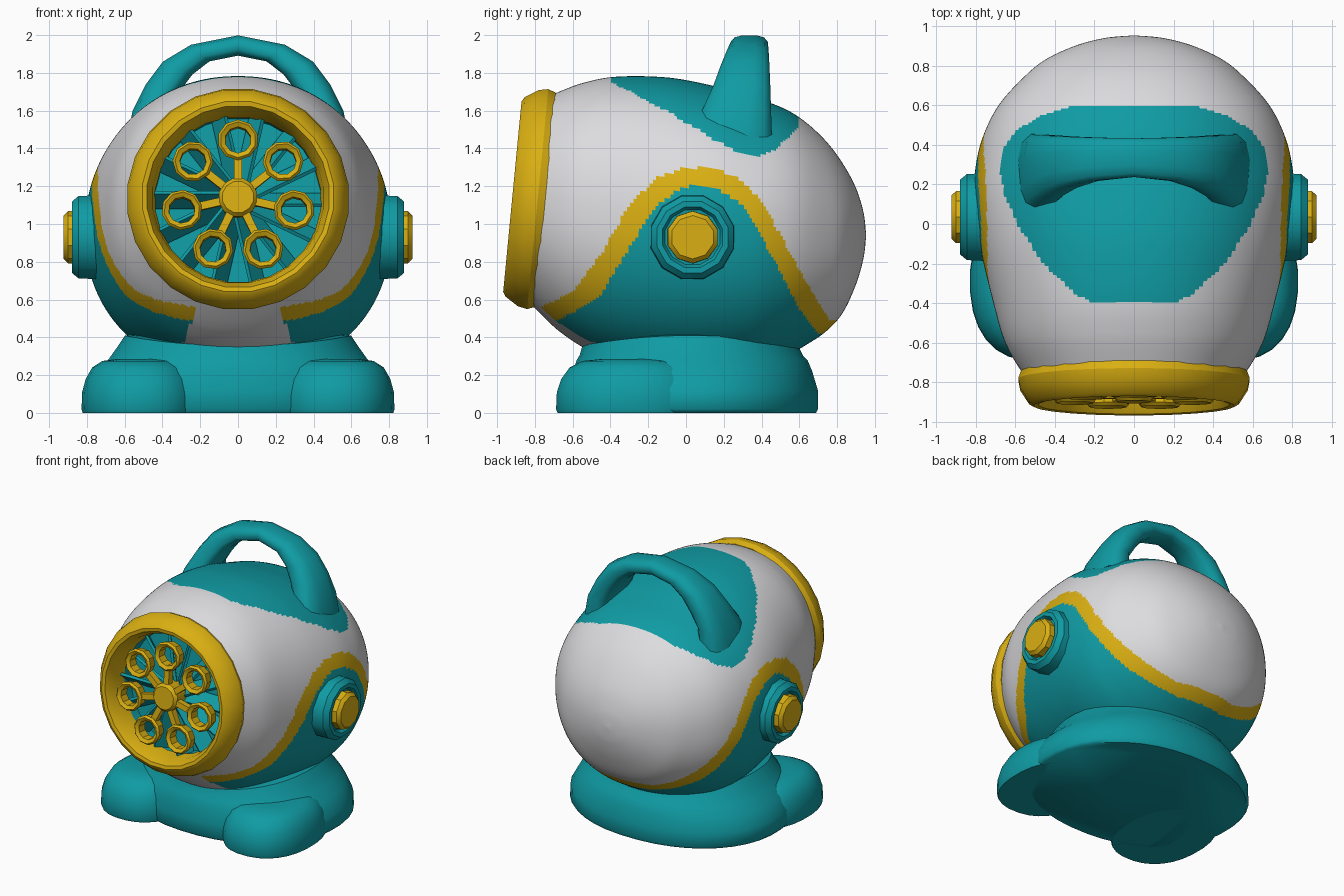
import bpy, bmesh, math
from mathutils import Matrix, Vector

if "Cube" in bpy.data.objects:
    bpy.data.objects.remove(bpy.data.objects["Cube"])

def material(name, rgb):
    m = bpy.data.materials.new(name)
    m.diffuse_color = (*rgb, 1)
    m.use_nodes = True
    m.node_tree.nodes["Principled BSDF"].inputs["Base Color"].default_value = m.diffuse_color
    return m

WHITE = material("shell_white", (0.72, 0.72, 0.74))
TEAL = material("teal", (0.005, 0.33, 0.37))
YELLOW = material("yellow", (0.70, 0.43, 0.006))

def finish(bm, name, mats, angle=40, matrix=None):
    bmesh.ops.recalc_face_normals(bm, faces=bm.faces)
    if matrix:
        bm.transform(matrix)
    me = bpy.data.meshes.new(name)
    bm.to_mesh(me)
    bm.free()
    ob = bpy.data.objects.new(name, me)
    bpy.context.collection.objects.link(ob)
    for m in mats:
        me.materials.append(m)
    bpy.ops.object.select_all(action='DESELECT')
    ob.select_set(True)
    bpy.context.view_layer.objects.active = ob
    bpy.ops.object.shade_smooth_by_angle(angle=math.radians(angle))
    return ob

def loft(rings, cap_start=True, cap_end=True, loop=False):
    """Skin a list of equally long closed rings of points."""
    bm = bmesh.new()
    vs = [[bm.verts.new(p) for p in r] for r in rings]
    n = len(rings[0])
    pairs = list(zip(vs, vs[1:])) + ([(vs[-1], vs[0])] if loop else [])
    for a, b in pairs:
        for i in range(n):
            j = (i + 1) % n
            bm.faces.new((a[i], a[j], b[j], b[i]))
    if cap_start and not loop:
        bm.faces.new(vs[0])
    if cap_end and not loop:
        bm.faces.new(vs[-1])
    return bm

def oval(n, e=2.0):
    """Unit superellipse."""
    pts = []
    for i in range(n):
        a = 2 * math.pi * (i + 0.5) / n
        c, s = math.cos(a), math.sin(a)
        pts.append((math.copysign(abs(c) ** (2 / e), c), math.copysign(abs(s) ** (2 / e), s)))
    return pts

def lathe(profile, n):
    """Turn (forward depth, radius) points round the y axis, front towards -y."""
    return [[(r * c, -d, r * s) for c, s in oval(n)] for d, r in profile]

def interp(table, x):
    if x <= table[0][0]:
        return table[0][1]
    for (x0, y0), (x1, y1) in zip(table, table[1:]):
        if x <= x1:
            return y0 + (y1 - y0) * (x - x0) / (x1 - x0)
    return table[-1][1]

# ---- Round shell: cross-sections (y, top, bottom, half width) ----
sections = [(-0.765, 1.685, 0.575, 0.555), (-0.6, 1.745, 0.42, 0.65), (-0.4, 1.78, 0.30, 0.71),
            (-0.1, 1.775, 0.22, 0.78), (0.15, 1.73, 0.2, 0.81), (0.35, 1.67, 0.22, 0.79),
            (0.5, 1.62, 0.28, 0.74), (0.62, 1.55, 0.35, 0.67), (0.74, 1.44, 0.43, 0.56),
            (0.83, 1.32, 0.53, 0.45), (0.9, 1.19, 0.68, 0.30), (0.94, 1.06, 0.82, 0.15),
            (0.953, 0.95, 0.93, 0.01)]
dense = []
for k in range(len(sections) - 1):
    p = [Vector(sections[min(max(k + o, 0), len(sections) - 1)]) for o in (-1, 0, 1, 2)]
    steps = max(4, int((p[2] - p[1]).length / 0.016))
    for s in range(steps):
        t = s / steps
        dense.append(0.5 * (2 * p[1] + (p[2] - p[0]) * t + (2 * p[0] - 5 * p[1] + 4 * p[2] - p[3]) * t ** 2
                            + (3 * p[1] - p[0] - 3 * p[2] + p[3]) * t ** 3))
dense.append(Vector(sections[-1]))
rings = []
for y, top, bot, hw in dense:
    ring = []
    for c, s in oval(220, 2.15):
        z = (top + bot) / 2 + s * (top - bot) / 2
        lean = 0.1 * (z - 1.13) * min(1, max(0, -y / 0.765))
        ring.append((hw * c, y + lean, z))
    rings.append(ring)
bm = loft(rings, cap_start=False)

# Painted areas: top patch, side panel and its border stripe
patch = [(-0.4, 0.2), (-0.36, 0.29), (-0.2, 0.46), (0.0, 0.59), (0.15, 0.655), (0.27, 0.68),
         (0.38, 0.66), (0.47, 0.60), (0.55, 0.47), (0.6, 0.3)]
stripe_top = [(-0.77, 0.56), (-0.6, 0.64), (-0.45, 0.84), (-0.3, 1.10), (-0.15, 1.25), (0.0, 1.30),
              (0.15, 1.295), (0.3, 1.23), (0.4, 1.12), (0.55, 0.85), (0.65, 0.67), (0.76, 0.49)]
panel_top = [(-0.75, 0.46), (-0.6, 0.53), (-0.45, 0.63), (-0.3, 0.87), (-0.15, 1.11), (0.0, 1.20),
             (0.15, 1.20), (0.3, 1.1), (0.45, 0.84), (0.6, 0.55), (0.7, 0.42)]
for f in bm.faces:
    x, y, z = f.calc_center_median()
    if z > 1.2:
        if -0.4 < y < 0.6 and abs(x) < interp(patch, y):
            f.material_index = 1
            continue
    if y < 0 and abs(x) < 0.24 + (0.5 - z) * 0.4:
        continue
    if z < interp(panel_top, y):
        f.material_index = 1
    elif z < interp(stripe_top, y):
        f.material_index = 2
finish(bm, "shell", [WHITE, TEAL, YELLOW])

# ---- Front bezel, recessed bowl and fan, leaning back slightly ----
FRONT = Matrix.Translation((0, -0.765, 1.13)) @ Matrix.Rotation(math.radians(-5.5), 4, 'X')
bezel = [(-0.02, 0.575), (0.02, 0.59), (0.07, 0.58), (0.14, 0.535), (0.155, 0.51), (0.15, 0.485),
         (0.09, 0.455), (-0.02, 0.44)]
finish(loft(lathe(bezel, 24), loop=True), "bezel", [YELLOW], 30, FRONT)
finish(loft(lathe([(0.05, 0.45), (-0.1, 0.44), (-0.1, 0.05)], 24), cap_start=False),
       "bowl", [TEAL], 30, FRONT)

bm = bmesh.new()
for k in range(14):
    blade = (Matrix.Rotation(2 * math.pi * (k + 0.5) / 14, 4, 'Y') @ Matrix.Translation((0, 0.03, 0.26))
             @ Matrix.Rotation(math.radians(35), 4, 'Z') @ Matrix.Diagonal((0.02, 0.12, 0.38, 1)))
    bmesh.ops.create_cube(bm, size=1, matrix=blade)
finish(bm, "fan_blades", [TEAL], 30, FRONT)

# ---- Bubble wand: hub, seven spokes, seven hoops ----
finish(loft(lathe([(0.0, 0.1), (0.11, 0.105), (0.135, 0.085)], 12)), "wand_hub", [YELLOW], 30, FRONT)
hoop = [(0.05, 0.095), (0.12, 0.108), (0.135, 0.095), (0.12, 0.07), (0.05, 0.068)]
for k in range(7):
    turn = FRONT @ Matrix.Rotation(2 * math.pi * k / 7, 4, 'Y')
    finish(loft(lathe(hoop, 10), loop=True), "wand_hoop", [YELLOW], 30,
           turn @ Matrix.Translation((0, 0, 0.305)))
    bm = bmesh.new()
    bmesh.ops.create_cube(bm, size=1, matrix=Matrix.Translation((0, -0.09, 0.15))
                          @ Matrix.Diagonal((0.042, 0.05, 0.14, 1)))
    finish(bm, "wand_spoke", [YELLOW], 30, turn)

# ---- Side knobs ----
collar = [(-0.06, 0.23), (0.04, 0.225), (0.075, 0.195), (0.075, 0.165), (0.05, 0.15)]
knob = [(0.02, 0.14), (0.095, 0.138), (0.118, 0.115)]
for side in (-1, 1):
    place = Matrix.Translation((side * 0.805, 0.035, 0.93)) @ Matrix.Rotation(side * math.pi / 2, 4, 'Z')
    finish(loft(lathe(collar, 12)), "knob_collar", [TEAL], 30, place)
    finish(loft(lathe(knob, 10)), "knob", [YELLOW], 30, place)

# ---- Carry handle: (outer x, z, inner x, z, front y, back y) from leg to crown ----
half = [(0.59, 1.46, 0.37, 1.46, 0.02, 0.46), (0.56, 1.60, 0.37, 1.60, 0.08, 0.455),
        (0.49, 1.74, 0.30, 1.71, 0.14, 0.45), (0.40, 1.86, 0.24, 1.79, 0.18, 0.445),
        (0.25, 1.95, 0.15, 1.86, 0.215, 0.44), (0.0, 2.0, 0.0, 1.89, 0.235, 0.435)]
arch = [(1, s) for s in half] + [(-1, s) for s in half[-2::-1]]
rings = []
for side, (ox, oz, ix, iz, y0, y1) in arch:
    rings.append([(side * ((ox + ix) / 2 + a * (ox - ix) / 2), (y0 + y1) / 2 + b * (y1 - y0) / 2,
                   (oz + iz) / 2 + a * (oz - iz) / 2) for a, b in oval(12, 2.8)])
finish(loft(rings), "handle", [TEAL], 50)

# ---- Pedestal: (z, half width, front y, back y) ----
pedestal = [(0, 0.79, -0.60, 0.69), (0.02, 0.81, -0.615, 0.70), (0.12, 0.805, -0.615, 0.70),
            (0.22, 0.75, -0.60, 0.67), (0.28, 0.69, -0.58, 0.645), (0.35, 0.64, -0.565, 0.62),
            (0.41, 0.60, -0.55, 0.595), (0.42, 0.5, -0.45, 0.5)]
rings = []
for z, hw, y0, y1 in pedestal:
    ring = []
    for c, s in oval(40, 2.15):
        y = (y0 + y1) / 2 + s * (y1 - y0) / 2
        ring.append((hw * c, y, z * (1 - 0.13 * s * s * (z > 0.3))))
    rings.append(ring)
finish(loft(rings), "pedestal", [TEAL], 50)

# ---- Front feet ----
dome = [(0, 0.98), (0.02, 1.0), (0.11, 0.99), (0.18, 0.93), (0.24, 0.82), (0.275, 0.65), (0.285, 0.4)]
for side in (-1, 1):
    rings = [[(side * (0.515 + 0.315 * k * c), -0.29 + 0.4 * k * s, z) for c, s in oval(28, 2.3)]
             for z, k in dome]
    finish(loft(rings), "front_foot", [TEAL], 50)
